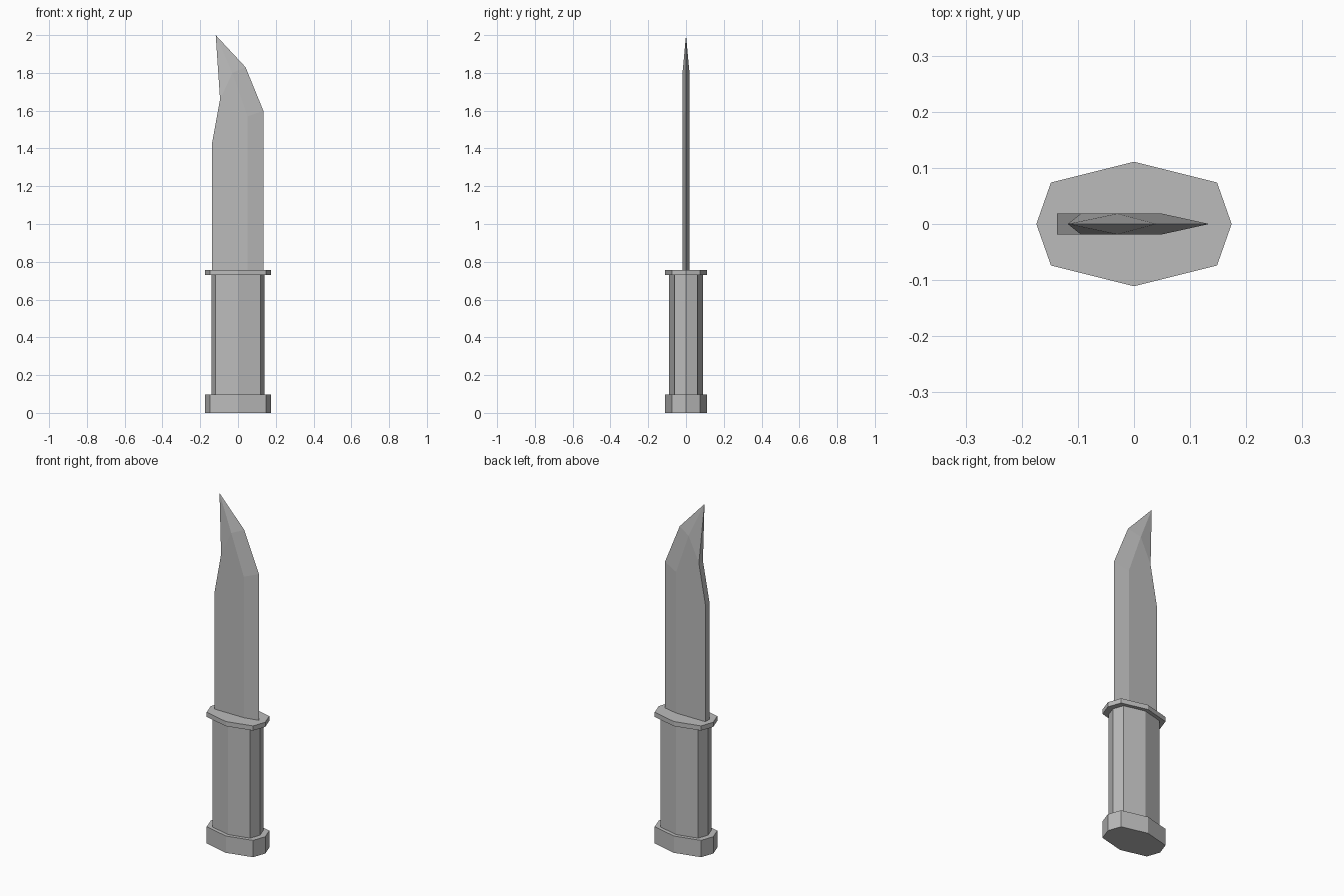
import bpy, bmesh

if "Cube" in bpy.data.objects:
    bpy.data.objects.remove(bpy.data.objects["Cube"])

grey = bpy.data.materials.new("steel_grey")
grey.diffuse_color = (0.5, 0.5, 0.5, 1)
grey.use_nodes = True
grey.node_tree.nodes["Principled BSDF"].inputs["Base Color"].default_value = grey.diffuse_color


def finish(name, bm):
    bmesh.ops.recalc_face_normals(bm, faces=bm.faces[:])
    mesh = bpy.data.meshes.new(name)
    bm.to_mesh(mesh)
    bm.free()
    mesh.materials.append(grey)
    ob = bpy.data.objects.new(name, mesh)
    bpy.context.collection.objects.link(ob)
    return ob


# Stretched octagon shared by the pommel, grip and guard
OCTAGON = [(0.174, 0), (0.148, 0.074), (0, 0.111), (-0.148, 0.074),
           (-0.174, 0), (-0.148, -0.074), (0, -0.111), (0.148, -0.074)]


def octagon_prism(name, scale, z0, z1):
    bm = bmesh.new()
    base = bm.faces.new([bm.verts.new((x * scale, y * scale, z0)) for x, y in OCTAGON])
    top = bmesh.ops.extrude_face_region(bm, geom=[base])["geom"]
    for v in top:
        if isinstance(v, bmesh.types.BMVert):
            v.co.z = z1
    return finish(name, bm)


octagon_prism("pommel", 1.0, 0, 0.097)
octagon_prism("grip", 0.81, 0.097, 0.73)
octagon_prism("guard", 1.0, 0.73, 0.757)

# Blade: flat cheeks at full thickness, bevelled down to the cutting edge
CHEEK = [(-0.137, 0.75), (-0.137, 1.43), (-0.095, 1.66),
         (-0.03, 1.80), (0.05, 1.57), (0.05, 0.75)]
EDGE = [(0.134, 0.75), (0.134, 1.60), (0.04, 1.83), (-0.118, 2.0)]
bm = bmesh.new()
edge = [bm.verts.new((x, 0, z)) for x, z in EDGE]
sides = []
for y in (-0.0185, 0.0185):
    c = [bm.verts.new((x, y, z)) for x, z in CHEEK]
    sides.append(c)
    bm.faces.new(c)
    bm.faces.new((c[5], c[4], edge[1], edge[0]))   # long bevel
    bm.faces.new((c[4], c[3], edge[2], edge[1]))   # upper bevel
    bm.faces.new((c[3], edge[3], edge[2]))         # point bevels
    bm.faces.new((c[3], c[2], edge[3]))
f, b = sides
# Spine, clipped point and base
bm.faces.new((f[0], f[1], b[1], b[0]))
bm.faces.new((f[1], f[2], b[2], b[1]))
bm.faces.new((f[2], edge[3], b[2]))
bm.faces.new((f[0], f[5], edge[0], b[5], b[0]))
finish("blade", bm)
